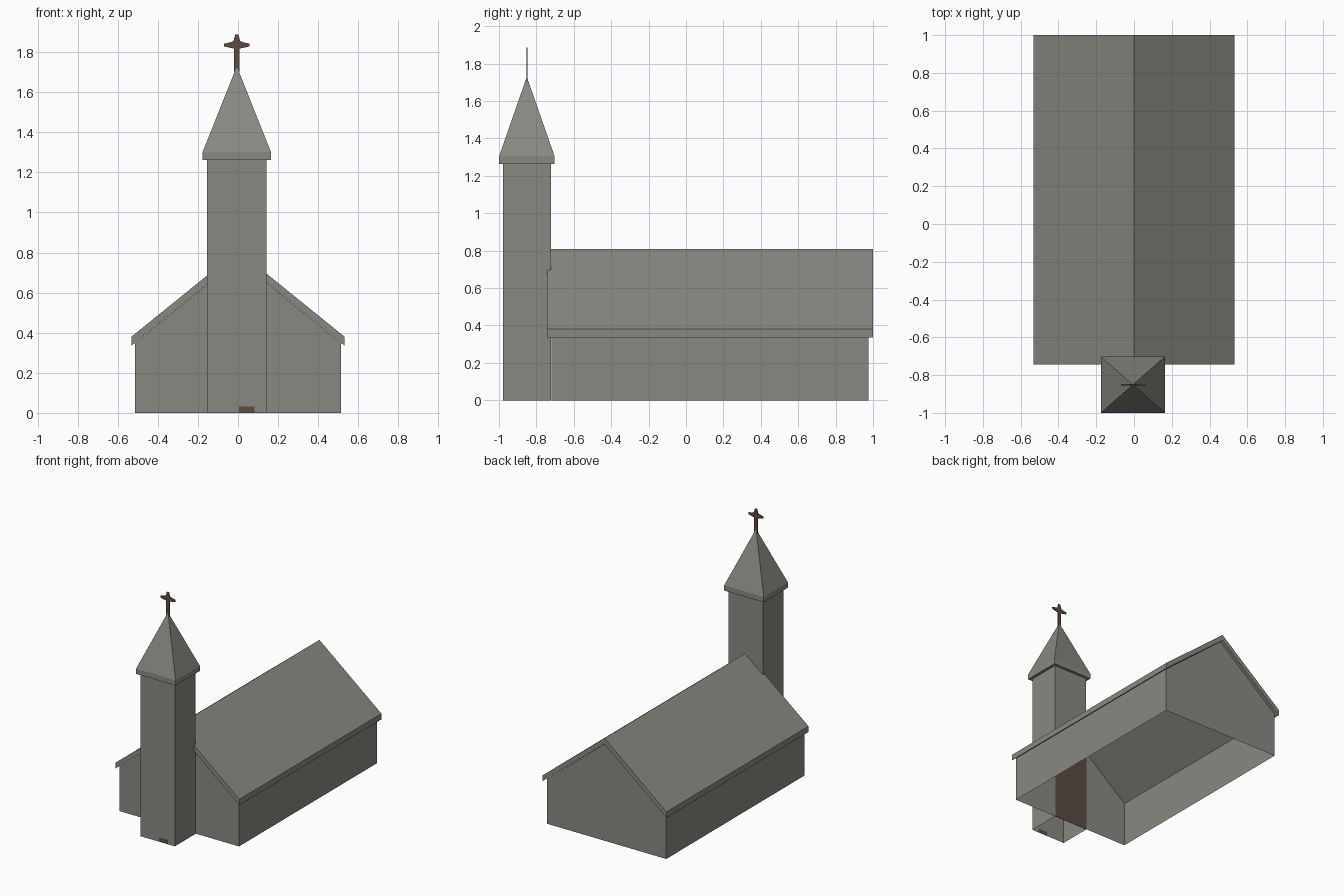
import bpy

if "Cube" in bpy.data.objects:
    bpy.data.objects.remove(bpy.data.objects["Cube"])


def material(name, rgb):
    m = bpy.data.materials.new(name)
    m.diffuse_color = (*rgb, 1)
    m.use_nodes = True
    m.node_tree.nodes["Principled BSDF"].inputs["Base Color"].default_value = m.diffuse_color
    return m


grey = material("stone grey", (0.25, 0.25, 0.225))
brown = material("dark brown", (0.11, 0.07, 0.055))


def build(name, verts, faces, mat):
    me = bpy.data.meshes.new(name)
    me.from_pydata(verts, [], faces)
    me.materials.append(mat)
    ob = bpy.data.objects.new(name, me)
    bpy.context.collection.objects.link(ob)
    return ob


def extrude(name, profile, y0, y1, mat, skip=()):
    """Extrude an (x, z) counter-clockwise profile from y0 to y1; skip omits side faces."""
    n = len(profile)
    verts = [(x, y, z) for y in (y0, y1) for x, z in profile]
    faces = [tuple(range(n)), tuple(range(2 * n - 1, n - 1, -1))]
    for i in range(n):
        j = (i + 1) % n
        if i not in skip:
            faces.append((i, i + n, j + n, j))
    return build(name, verts, faces, mat)


def rect(x0, x1, z0, z1):
    return [(x0, z0), (x1, z0), (x1, z1), (x0, z1)]


# Nave walls: gabled shell, open below and under the roof
extrude("nave_walls", [(-0.513, 0), (0.513, 0), (0.513, 0.348), (0, 0.764), (-0.513, 0.348)],
        -0.72, 0.975, grey, skip=(0, 2, 3))

# Roof slab with vertical eave edges
extrude("nave_roof", [(-0.532, 0.335), (0, 0.765), (0.532, 0.335),
                      (0.532, 0.38), (0, 0.81), (-0.532, 0.38)], -0.743, 1.0, grey)

# Tower shaft, open below
extrude("tower", rect(-0.154, 0.142, 0, 1.27), -0.978, -0.723, grey, skip=(0,))

# Spire: shallow skirt and pyramid
cx, cy, hx, hy = -0.006, -0.851, 0.17, 0.149
corners = [(-1, -1), (1, -1), (1, 1), (-1, 1)]
spire = [(cx + a * hx, cy + b * hy, z) for z in (1.263, 1.303) for a, b in corners]
spire.append((cx, cy, 1.73))
faces = [(3, 2, 1, 0)]
for i in range(4):
    j = (i + 1) % 4
    faces += [(i, j, j + 4, i + 4), (i + 4, j + 4, 8)]
build("spire", spire, faces, grey)

# Cross: thin plate with flared centre and narrow tips
half = [(0.014, 1.70), (0.014, 1.818), (0.035, 1.822), (0.064, 1.829),
        (0.064, 1.842), (0.035, 1.848), (0.017, 1.855), (0.008, 1.887)]
cross = [(cx + x, z) for x, z in half] + [(cx - x, z) for x, z in reversed(half)]
extrude("cross", cross, cy - 0.003, cy + 0.003, brown)

# Brown panel inside the nave, behind the tower, and a small patch at the tower foot
extrude("inner_panel", rect(-0.154, 0.142, 0.0, 0.62), -0.7195, -0.7175, brown)
extrude("foot_patch", rect(0.005, 0.082, 0.002, 0.032), -0.979, -0.9775, brown)
